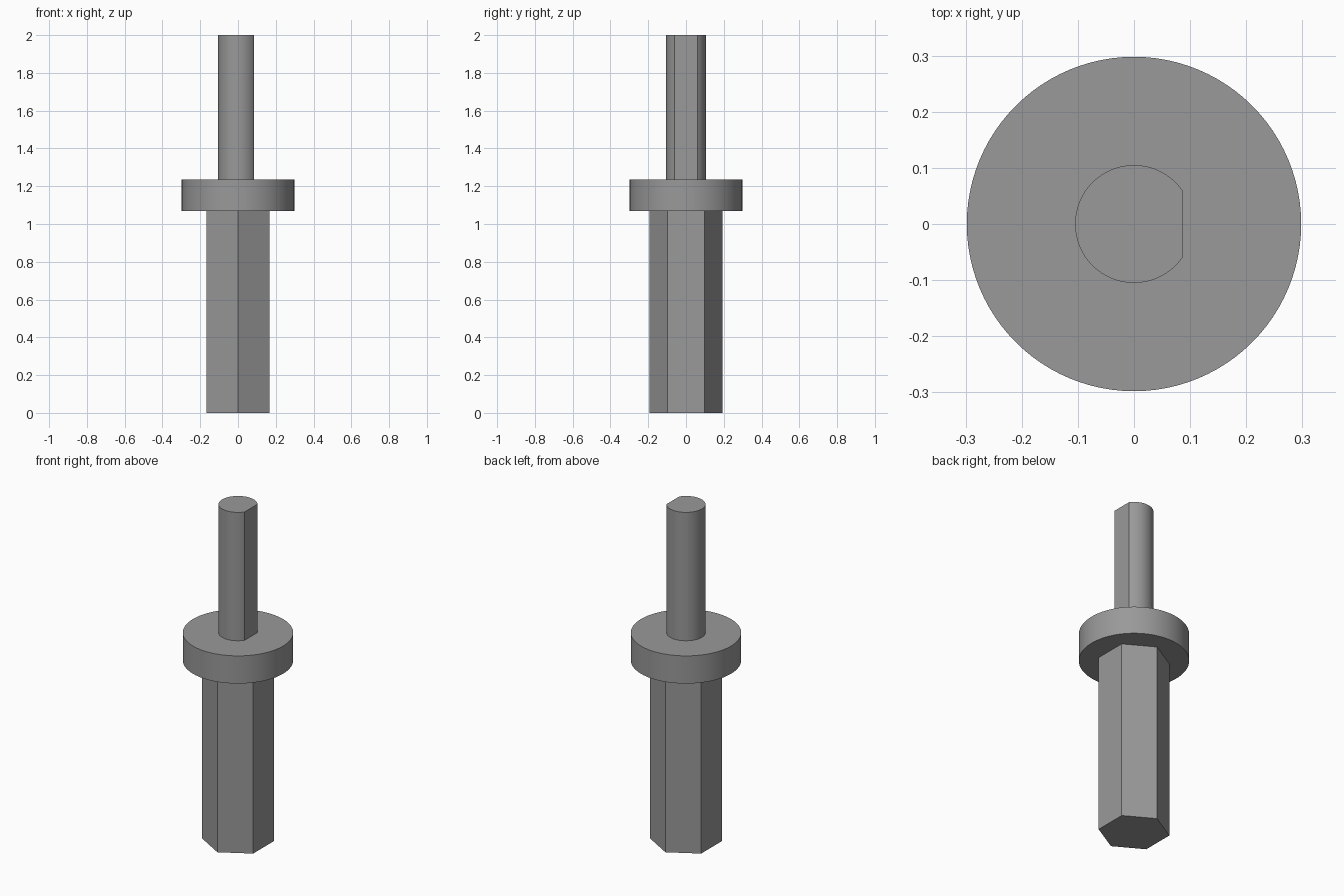
import bpy
import bmesh
from math import pi, sin, cos, acos, radians

cube = bpy.data.objects.get("Cube")
if cube:
    bpy.data.objects.remove(cube, do_unlink=True)

# Single grey metal
metal = bpy.data.materials.new("grey metal")
metal.use_nodes = True
grey = (0.32, 0.32, 0.32, 1)
metal.diffuse_color = grey
metal.node_tree.nodes["Principled BSDF"].inputs["Base Color"].default_value = grey


def arc(radius, start, end, count):
    """Evenly spaced outline points from start to end, both included."""
    step = (end - start) / (count - 1)
    return [(radius * cos(start + i * step), radius * sin(start + i * step))
            for i in range(count)]


def prism(name, outline, bottom, top, smooth=False):
    """Extrude a closed outline upwards into a solid."""
    bm = bmesh.new()
    base = bm.faces.new([bm.verts.new((x, y, bottom)) for x, y in outline])
    side = bmesh.ops.extrude_face_region(bm, geom=[base], use_keep_orig=True)
    for v in side["geom"]:
        if isinstance(v, bmesh.types.BMVert):
            v.co.z = top
    bmesh.ops.recalc_face_normals(bm, faces=bm.faces)
    mesh = bpy.data.meshes.new(name)
    bm.to_mesh(mesh)
    bm.free()
    mesh.materials.append(metal)
    obj = bpy.data.objects.new(name, mesh)
    bpy.context.collection.objects.link(obj)
    if smooth:
        bpy.ops.object.select_all(action="DESELECT")
        obj.select_set(True)
        bpy.context.view_layer.objects.active = obj
        bpy.ops.object.shade_smooth_by_angle(angle=radians(20))
    return obj


# Hexagonal shank with corners to the front and back
hexagon = arc(0.194, pi / 2, pi / 2 + 2 * pi, 7)[:-1]
prism("hex_shank", hexagon, 0, 1.07)

# Round collar
circle = arc(0.298, 0, 2 * pi, 97)[:-1]
prism("collar", circle, 1.07, 1.235, smooth=True)

# Round shaft with one flat on the +x side
half_angle = acos(0.086 / 0.105)
d_profile = arc(0.105, half_angle, 2 * pi - half_angle, 64)
prism("flatted_shaft", d_profile, 1.235, 2, smooth=True)
